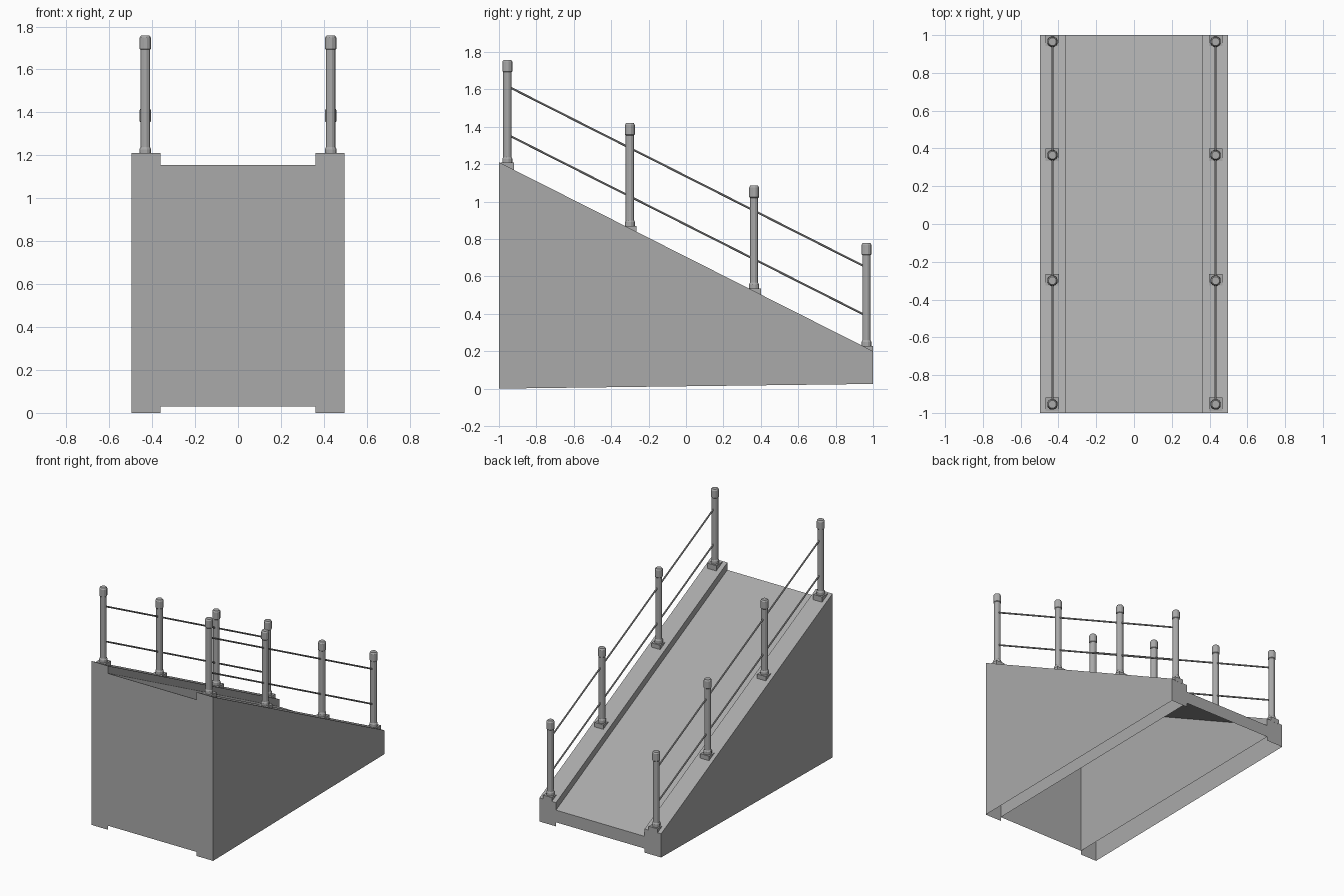
import bpy, bmesh, math
from mathutils import Vector

cube = bpy.data.objects.get("Cube")
if cube:
    bpy.data.objects.remove(cube, do_unlink=True)

# One grey for the whole ramp
grey = bpy.data.materials.new("plain grey")
grey.use_nodes = True
grey.diffuse_color = (0.4, 0.4, 0.4, 1)
grey.node_tree.nodes["Principled BSDF"].inputs["Base Color"].default_value = grey.diffuse_color

HALF_W, INNER, POST_X = 0.497, 0.362, 0.432
DECK_DROP, NOTCH = 0.055, 0.03
# Position along the ramp and base height of each post
POSTS = ((-0.955, 1.208), (-0.3, 0.87), (0.364, 0.536), (0.965, 0.229))


def curb(y):
    """Height of the sloping curb top."""
    return 0.705 - 0.505 * y


def foot(y):
    """Height of the slightly sloping wall bottom."""
    return 0.0125 + 0.0125 * y


def finish(bm, name):
    mesh = bpy.data.meshes.new(name)
    bm.to_mesh(mesh)
    bm.free()
    mesh.materials.append(grey)
    obj = bpy.data.objects.new(name, mesh)
    bpy.context.collection.objects.link(obj)
    return obj


def sheets(name, faces, flip=False):
    """Join flat sheets, each given by its corners, into one part."""
    bm = bmesh.new()
    for corners in faces:
        bm.faces.new([bm.verts.new(c) for c in corners])
    if flip:
        bmesh.ops.reverse_faces(bm, faces=bm.faces[:])
    bmesh.ops.remove_doubles(bm, verts=bm.verts[:], dist=0.0001)
    return finish(bm, name)


def block(name, x, y, half, low, high):
    """Square upright block."""
    bm = bmesh.new()
    bmesh.ops.create_cube(bm, size=1)
    bmesh.ops.scale(bm, verts=bm.verts[:], vec=(half * 2, half * 2, high - low))
    bmesh.ops.translate(bm, verts=bm.verts[:], vec=(x, y, (low + high) / 2))
    return finish(bm, name)


def lathe(name, profile, location, sides=12):
    """Stack rings of (radius, z) into a closed turned part."""
    bm = bmesh.new()
    rings = []
    for r, z in profile:
        angles = [math.tau * (i + 0.5) / sides for i in range(sides)]
        rings.append([bm.verts.new((r * math.cos(a), r * math.sin(a), z)) for a in angles])
    for low, high in zip(rings, rings[1:]):
        for i in range(sides):
            j = (i + 1) % sides
            bm.faces.new((low[i], low[j], high[j], high[i]))
    bm.faces.new(rings[0][::-1])
    bm.faces.new(rings[-1])
    obj = finish(bm, name)
    obj.location = location
    return obj


def rod(name, start, end, radius):
    """Straight round bar between two points."""
    axis = Vector(end) - Vector(start)
    obj = lathe(name, [(radius, 0), (radius, axis.length)], start, 8)
    obj.rotation_euler = axis.to_track_quat("Z", "Y").to_euler()


# Sloping deck with the upright panels that close both ends
def panel(y, s):
    low, high = foot(y) + NOTCH, curb(y) - DECK_DROP
    return [(-s * INNER, y, low), (s * INNER, y, low), (s * INNER, y, high), (-s * INNER, y, high)]


front, back = panel(-1, 1), panel(1, -1)
sheets("tall_end_panel", [front])
sheets("low_end_panel", [back])
sheets("deck", [[front[3], front[2], back[3], back[2]]])


def wall(name, s):
    """Hollow side wall, open underneath, with a raised curb on top."""
    def corner(x, y, z):
        return (s * x, y, z)

    def end(y):
        return [corner(INNER, y, foot(y)), corner(HALF_W, y, foot(y)),
                corner(HALF_W, y, curb(y)), corner(INNER, y, curb(y))]

    a, b = end(-1), end(1)
    outer = [a[1], b[1], b[2], a[2]]
    top = [a[3], a[2], b[2], b[3]]
    inner = [corner(INNER, 1, foot(1) + NOTCH), corner(INNER, -1, foot(-1) + NOTCH), a[3], b[3]]
    sheets(name, [a, b[::-1], outer, top, inner], flip=s < 0)


# Turned post: foot flange, shaft and chamfered cap
post_profile = [(0.028, 0), (0.028, 0.02), (0.023, 0.03), (0.023, 0.484),
                (0.027, 0.488), (0.027, 0.54), (0.021, 0.55)]

for side, s in (("left", 1), ("right", -1)):
    wall(f"{side}_wall", s)
    x = s * POST_X
    for n, (y, top) in enumerate(POSTS, 1):
        # Level base block sunk into the slope
        block(f"{side}_post_base_{n}", x, y, 0.036, curb(y + 0.036) - 0.005, top)
        lathe(f"{side}_post_{n}", post_profile, (x, y, top))
    # Two handrails running through the posts
    for name, lift in (("upper_rail", 0.43), ("lower_rail", 0.171)):
        y0, y1 = POSTS[0][0], POSTS[-1][0]
        rod(f"{side}_{name}", (x, y0, curb(y0) + lift), (x, y1, curb(y1) + lift), 0.006)
